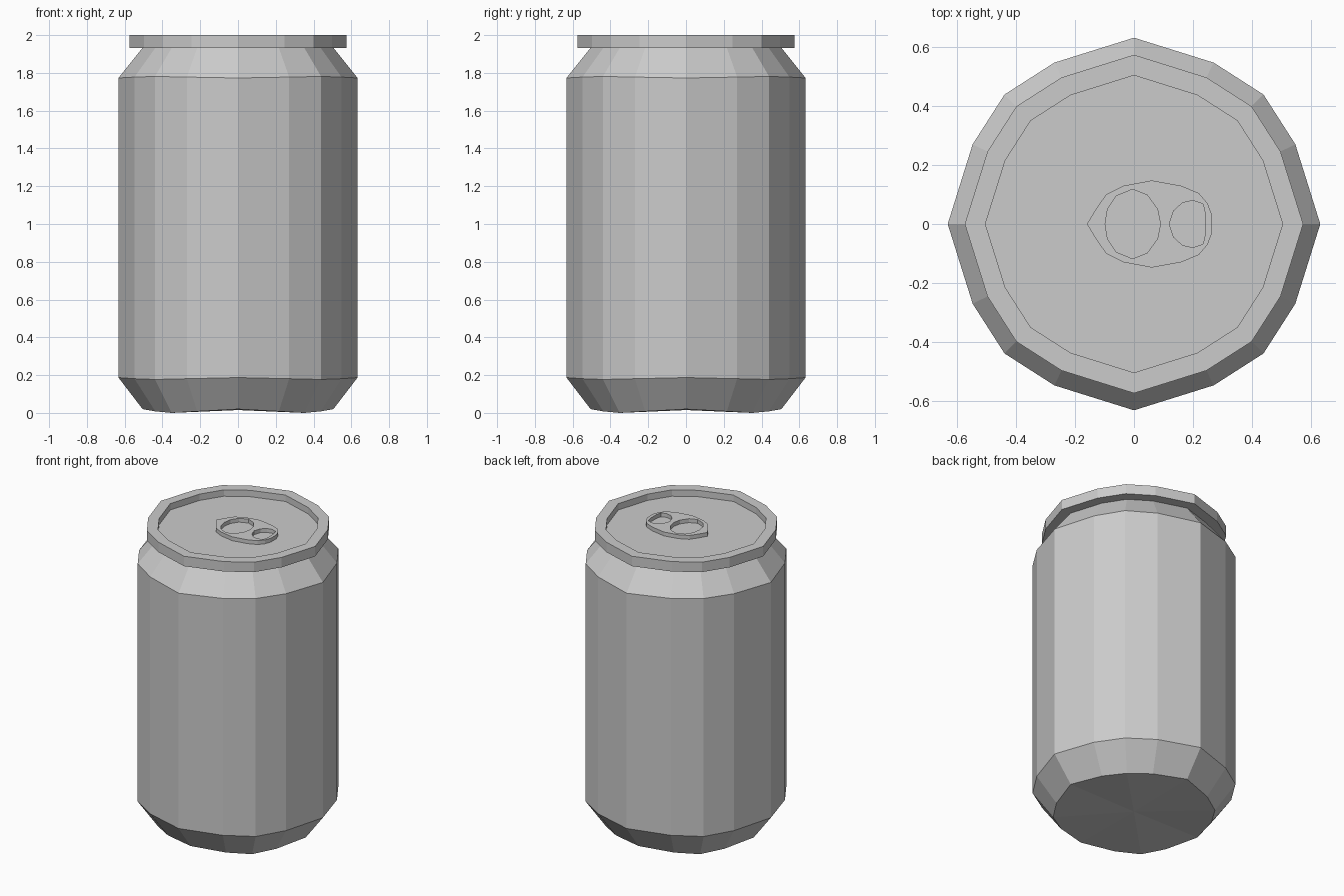
import bpy, bmesh

if "Cube" in bpy.data.objects:
    bpy.data.objects.remove(bpy.data.objects["Cube"])

# Sixteen-sided cross-section, one quadrant repeated by quarter turns
QUAD = [(1.0, 0.0), (0.866, 0.428), (0.695, 0.695), (0.428, 0.866)]
SECTION = []
for turn in range(4):
    for x, y in QUAD:
        for _ in range(turn):
            x, y = -y, x
        SECTION.append((x, y))
N = len(SECTION)


def collect(name, mesh):
    obj = bpy.data.objects.new(name, mesh)
    bpy.context.collection.objects.link(obj)
    return obj


def loft(name, profile, cap_start=None, cap_end=False):
    """Stack scaled sections: (radius, z, z shift at the diagonals)."""
    bm = bmesh.new()
    rings = []
    for r, z, dz in profile:
        shift = (0, dz * 0.6, dz, dz * 0.6)
        rings.append([bm.verts.new((x * r, y * r, z + shift[i % 4]))
                      for i, (x, y) in enumerate(SECTION)])
    for a, b in zip(rings, rings[1:]):
        for i in range(N):
            j = (i + 1) % N
            bm.faces.new((a[i], a[j], b[j], b[i]))
    if cap_start is not None:
        centre = bm.verts.new((0, 0, cap_start))
        for i in range(N):
            bm.faces.new((centre, rings[0][(i + 1) % N], rings[0][i]))
    if cap_end:
        bm.faces.new(rings[-1])
    bmesh.ops.recalc_face_normals(bm, faces=bm.faces)
    mesh = bpy.data.meshes.new(name)
    bm.to_mesh(mesh)
    bm.free()
    return collect(name, mesh)


# Can: chamfered base, straight wall, shoulder, overhanging rim, sunken lid
loft("can_body", [
    (0.505, 0.02, -0.02),
    (0.633, 0.187, -0.01),
    (0.633, 1.773, 0.008),
    (0.505, 1.933, 0),
    (0.575, 1.933, 0),
    (0.575, 2.0, 0),
    (0.505, 2.0, 0),
    (0.505, 1.957, 0),
], cap_start=0.015, cap_end=True)


def mirrored(half):
    """Close an upper half outline by mirroring it across y = 0."""
    return half + [(x, -y) for x, y in reversed(half) if y > 0]


# Pull tab: outline with a finger hole and a rivet hole
outline = [(-0.16, 0), (-0.13, 0.05), (-0.095, 0.10), (-0.035, 0.13), (0.06, 0.148),
           (0.16, 0.13), (0.22, 0.105), (0.25, 0.07), (0.265, 0.03)]
finger_hole = [(-0.098, 0), (-0.09, 0.05), (-0.06, 0.095), (-0.005, 0.118),
               (0.045, 0.098), (0.08, 0.05), (0.09, 0)]
rivet_hole = [(0.12, 0), (0.135, 0.045), (0.165, 0.072), (0.2, 0.08),
              (0.235, 0.068), (0.243, 0.03)]

curve = bpy.data.curves.new("pull_tab_curve", 'CURVE')
curve.dimensions = '2D'
curve.fill_mode = 'BOTH'
curve.extrude = 0.013
for half in (outline, finger_hole, rivet_hole):
    pts = mirrored(half)
    if half[0][1] == 0 and half[-1][1] == 0:
        pts = half + [(x, -y) for x, y in reversed(half[1:-1])]
    spline = curve.splines.new('POLY')
    spline.points.add(len(pts) - 1)
    for p, (x, y) in zip(spline.points, pts):
        p.co = (x, y, 0, 1)
    spline.use_cyclic_u = True

temp = collect("pull_tab_curve", curve)
bpy.context.view_layer.update()
mesh = bpy.data.meshes.new_from_object(
    temp.evaluated_get(bpy.context.evaluated_depsgraph_get()))
bpy.data.objects.remove(temp)
for poly in mesh.polygons:
    poly.use_smooth = False
tab = collect("pull_tab", mesh)
tab.location.z = 1.971
